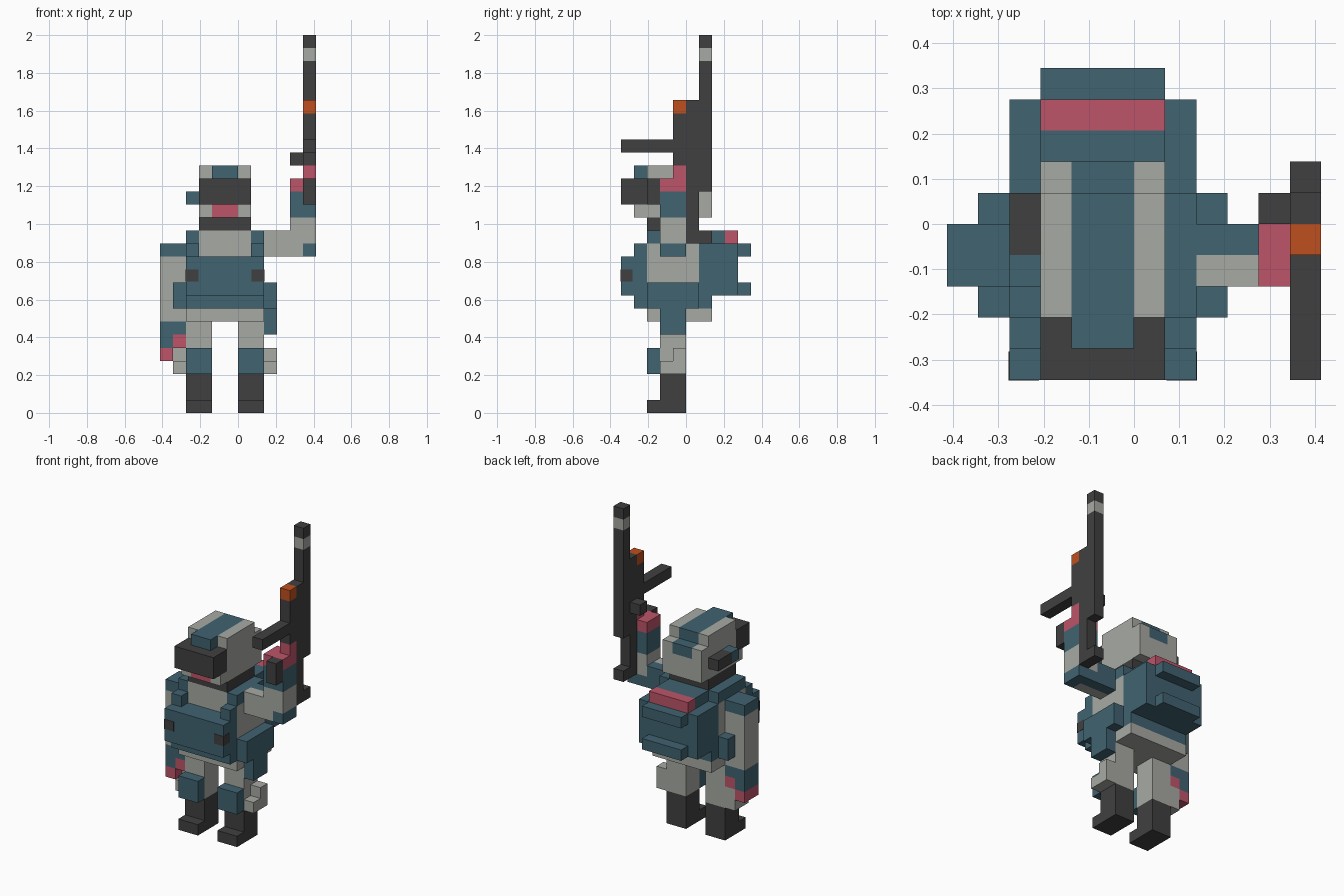
import bpy
import bmesh
from mathutils import Matrix, Vector

cube = bpy.data.objects.get("Cube")
if cube:
    bpy.data.objects.remove(cube, do_unlink=True)

UNIT = 2 / 29          # size of one block
BODY_SHIFT = -1        # body centre line, in blocks


def make_material(name, rgb):
    mat = bpy.data.materials.new(name)
    color = (*rgb, 1.0)
    mat.diffuse_color = color
    mat.use_nodes = True
    mat.node_tree.nodes["Principled BSDF"].inputs["Base Color"].default_value = color
    return mat


PALE = make_material("pale grey", (0.39, 0.40, 0.37))
TEAL = make_material("dark teal", (0.052, 0.125, 0.165))
DARK = make_material("charcoal", (0.051, 0.051, 0.051))
PINK = make_material("rose skin", (0.51, 0.09, 0.14))
ORANGE = make_material("burnt orange", (0.52, 0.08, 0.014))


def box(x, y, z):
    """Block spans in body-centred units."""
    return x, y, z


def part(name, mat, *boxes, mirror=False):
    """Join blocks into one flat-shaded object, optionally on both sides."""
    spans = list(boxes)
    if mirror:
        spans += [((-x[1], -x[0]), y, z) for x, y, z in boxes]
    bm = bmesh.new()
    for span in spans:
        size = Vector([b - a for a, b in span]) * UNIT
        mid = Vector([(a + b) / 2 for a, b in span])
        mid.x += BODY_SHIFT
        place = Matrix.Translation(mid * UNIT) @ Matrix.Diagonal((*size, 1))
        bmesh.ops.create_cube(bm, size=1, matrix=place)
    mesh = bpy.data.meshes.new(name)
    bm.to_mesh(mesh)
    bm.free()
    mesh.materials.append(mat)
    obj = bpy.data.objects.new(name, mesh)
    bpy.context.collection.objects.link(obj)
    return obj


# Legs
part("boots", DARK,
     box(x=(1, 3), y=(-3, 0), z=(0, 1)),
     box(x=(1, 3), y=(-2, 0), z=(1, 3)), mirror=True)
part("trousers", PALE, box(x=(1, 3), y=(-2, 0), z=(3, 7)), mirror=True)
part("knee_pads", TEAL, box(x=(1, 3), y=(-3, -2), z=(3, 5)), mirror=True)
part("thigh_holsters", PALE,
     box(x=(3, 4), y=(-2, 0), z=(3, 4)),
     box(x=(3, 4), y=(-1, 0), z=(4, 5)), mirror=True)
part("left_thigh_pouch", TEAL, box(x=(3, 4), y=(-2, 0), z=(6, 8)))

# Torso
part("hips", PALE, box(x=(-3, 3), y=(-3, 2), z=(7, 8)))
part("belt", TEAL, box(x=(-3, 3), y=(-4, 2), z=(8, 9)))
part("side_pouches", TEAL, box(x=(3, 4), y=(-3, 1), z=(8, 10)), mirror=True)
part("torso", PALE,
     box(x=(-3, 3), y=(-3, 1), z=(9, 13)),
     box(x=(-2, 2), y=(-3, 1), z=(13, 14)))
part("vest_front", TEAL,
     box(x=(-3, 3), y=(-4, -3), z=(9, 12)),
     box(x=(-3, 3), y=(-5, -4), z=(9, 12)))
part("vest_studs", DARK, box(x=(2.05, 3.03), y=(-5.03, -4.1), z=(10.1, 11)), mirror=True)
part("vest_clips", TEAL, box(x=(2, 3), y=(-4, -3), z=(12, 13)), mirror=True)
part("shoulder_straps", TEAL, box(x=(2, 3), y=(-3, 1), z=(13, 14)), mirror=True)

# Backpack
part("backpack", TEAL,
     box(x=(-3, 3), y=(1, 4), z=(9, 13)),
     box(x=(-2, 2), y=(1, 3), z=(13, 14)))
part("backpack_flap", TEAL, box(x=(-2, 2), y=(4, 5), z=(12, 13)))
part("backpack_pouch", TEAL, box(x=(-2, 2), y=(4, 5), z=(9, 10)))
part("backpack_roll", PINK, box(x=(-2, 2), y=(3, 4), z=(13, 14)))

# Head and helmet
part("neck", DARK, box(x=(-2, 2), y=(-3, 1), z=(14, 15)))
part("head", PALE,
     box(x=(-2, 2), y=(-3, 1), z=(15, 18)),
     box(x=(-2, 2), y=(1, 2), z=(15, 17)))
part("cheeks", PALE, box(x=(1, 2), y=(-4, -3), z=(15, 16)), mirror=True)
part("mouth", PINK, box(x=(-1, 1), y=(-4, -3), z=(15, 16)))
part("goggles", DARK, box(x=(-2, 2), y=(-5, -3), z=(16, 18)))
part("helmet_sides", PALE,
     box(x=(1, 2), y=(-3, 1), z=(18, 19)),
     box(x=(1, 2), y=(1, 2), z=(17, 18)), mirror=True)
part("helmet_crest", TEAL,
     box(x=(-1, 1), y=(-4, 1), z=(18, 19)),
     box(x=(-1, 1), y=(1, 2), z=(17, 18)))
part("headset", DARK, box(x=(-3, -2), y=(-1, 1), z=(16, 17)))
part("headset_lamp", TEAL, box(x=(-3, -2), y=(-2, -1), z=(16, 17)))

# Lowered right arm
part("right_shoulder", TEAL, box(x=(-5, -3), y=(-2, 0), z=(12, 13)))
part("right_sleeve", PALE, box(x=(-5, -3), y=(-2, 0), z=(7, 12)))
part("right_cuff", TEAL,
     box(x=(-5, -3), y=(-2, 0), z=(6, 7)),
     box(x=(-5, -4), y=(-2, 0), z=(5, 6)))
part("right_hand", PINK,
     box(x=(-4, -3), y=(-2, 0), z=(5, 6)),
     box(x=(-5, -4), y=(-2, 0), z=(4, 5)))

# Raised left arm
part("left_upper_arm", PALE, box(x=(3, 5), y=(-2, -1), z=(12, 14)))
part("left_arm_back", TEAL, box(x=(3, 5), y=(-1, 0), z=(12, 14)))
part("left_forearm", PALE,
     box(x=(5, 7), y=(-2, 0), z=(13, 15)),
     box(x=(5, 6), y=(-2, -1), z=(12, 13)))
part("left_elbow_pad", TEAL,
     box(x=(6, 7), y=(-2, 0), z=(12, 13)),
     box(x=(5, 6), y=(-1, 0), z=(12, 13)))
part("left_cuff", TEAL, box(x=(5, 7), y=(-2, 0), z=(15, 17)))
part("left_hand", PINK,
     box(x=(5, 7), y=(-2, 0), z=(17, 18)),
     box(x=(6, 7), y=(-1, 0), z=(18, 19)))

# Rifle held upright
part("rifle_stock", DARK,
     box(x=(6, 7), y=(0, 2), z=(13, 14)),
     box(x=(6.01, 6.99), y=(-1, 0), z=(13, 14)),
     box(x=(6, 7), y=(0, 1), z=(14, 17)))
part("rifle_body", DARK,
     box(x=(6, 7), y=(0, 2), z=(17, 24)),
     box(x=(6, 7), y=(-1, 0), z=(19, 23)))
part("rifle_grip", DARK, box(x=(6, 7), y=(-3, -2), z=(16, 18)))
part("rifle_magazine", DARK, box(x=(6, 7), y=(-5, -1), z=(20, 21)))
part("rifle_bolt", DARK, box(x=(5, 6), y=(0, 1), z=(19, 20)))
part("rifle_sight", ORANGE, box(x=(6, 7), y=(-1, 0), z=(23, 24)))
part("rifle_barrel", DARK, box(x=(6, 7), y=(1, 2), z=(24, 27)))
part("barrel_band", PALE, box(x=(6, 7), y=(1, 2), z=(27, 28)))
part("rifle_muzzle", DARK, box(x=(6, 7), y=(1, 2), z=(28, 29)))
